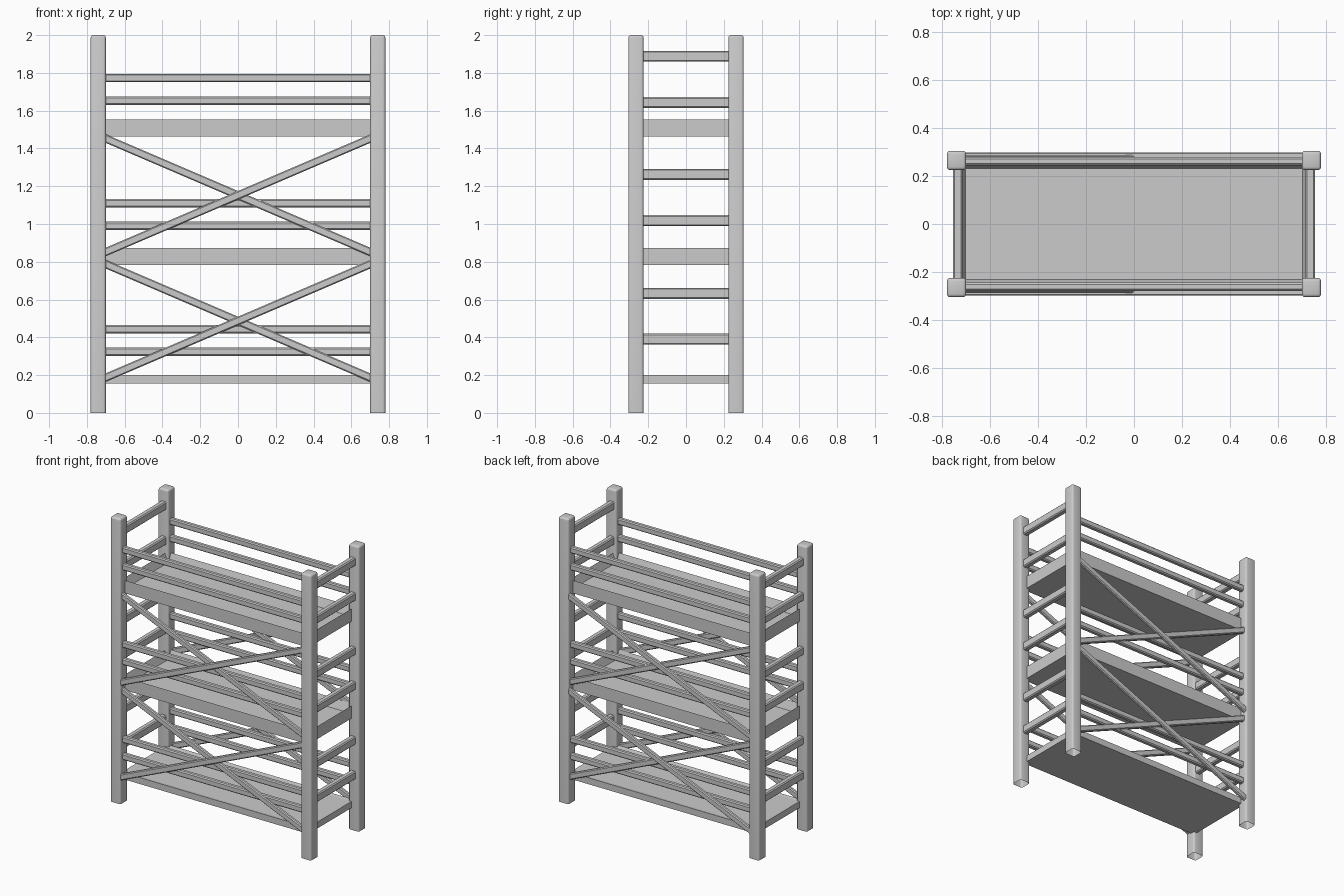
import bpy, bmesh, math
from mathutils import Matrix

cube = bpy.data.objects.get("Cube")
if cube:
    bpy.data.objects.remove(cube)

grey = bpy.data.materials.new("light_grey")
grey.use_nodes = True
color = (0.6, 0.6, 0.6, 1)
grey.diffuse_color = color
grey.node_tree.nodes["Principled BSDF"].inputs["Base Color"].default_value = color


def finish(name, bm):
    mesh = bpy.data.meshes.new(name)
    bm.to_mesh(mesh)
    bm.free()
    mesh.materials.append(grey)
    obj = bpy.data.objects.new(name, mesh)
    bpy.context.collection.objects.link(obj)
    return obj


def box(size):
    bm = bmesh.new()
    bmesh.ops.create_cube(bm, size=1)
    bmesh.ops.scale(bm, vec=size, verts=bm.verts)
    return bm


def bar(name, size, center, bevel=0.007, tilt=0):
    """Chamfered beam, optionally tilted in the xz plane."""
    bm = box(size)
    bmesh.ops.bevel(bm, geom=bm.edges[:], offset=bevel, segments=1, affect='EDGES')
    bm.transform(Matrix.Translation(center) @ Matrix.Rotation(-tilt, 4, 'Y'))
    return finish(name, bm)


def post(name, x, y):
    """Rounded upright, open at the foot."""
    bm = box((0.08, 0.08, 2))
    edges = [e for e in bm.edges if max(v.co.z for v in e.verts) > 0]
    bmesh.ops.bevel(bm, geom=edges, offset=0.013, segments=3, profile=0.5, affect='EDGES')
    foot = [f for f in bm.faces if f.normal.z < -0.9]
    bmesh.ops.delete(bm, geom=foot, context='FACES')
    bm.transform(Matrix.Translation((x, y, 1)))
    obj = finish(name, bm)
    bpy.ops.object.select_all(action='DESELECT')
    obj.select_set(True)
    bpy.context.view_layer.objects.active = obj
    bpy.ops.object.shade_smooth_by_angle(angle=math.radians(40))


def platform(name, low, high, depth):
    """Deck with a raised rim around a sunken floor."""
    bm = box((1.45, 0.51, high - low))
    bmesh.ops.translate(bm, vec=(0, 0, (low + high) / 2), verts=bm.verts)
    top = [f for f in bm.faces if f.normal.z > 0.9]
    bmesh.ops.inset_region(bm, faces=top, thickness=0.033)
    bmesh.ops.translate(bm, vec=(0, 0, -depth), verts=top[0].verts[:])
    return finish(name, bm)


# Uprights
for side, x in (("right", -0.74), ("left", 0.74)):
    for end, y in (("front", -0.265), ("back", 0.265)):
        post(f"{end}_{side}_post", x, y)

# Decks
platform("lower_deck", 0.155, 0.2, 0.004)
platform("middle_deck", 0.783, 0.872, 0.06)
platform("upper_deck", 1.463, 1.553, 0.06)

# End rungs
for side, x in (("right", -0.735), ("left", 0.735)):
    for z in (0.39, 0.633, 1.018, 1.263, 1.643, 1.888):
        bar(f"{side}_rung", (0.04, 0.5, 0.058), (x, 0, z))

# Guard rails and crossed braces on both long sides
angle = math.atan2(0.6, 1.4)
for end, s in (("front", -1), ("back", 1)):
    for z in (0.323, 0.443, 0.99, 1.11, 1.653, 1.773):
        bar(f"{end}_guard_rail", (1.46, 0.034, 0.044), (0, s * 0.262, z))
    for z in (0.487, 1.152):
        bar(f"{end}_rising_brace", (1.56, 0.026, 0.042), (0, s * 0.286, z), 0.006, angle)
        bar(f"{end}_falling_brace", (1.56, 0.026, 0.042), (0, s * 0.274, z), 0.006, -angle)
